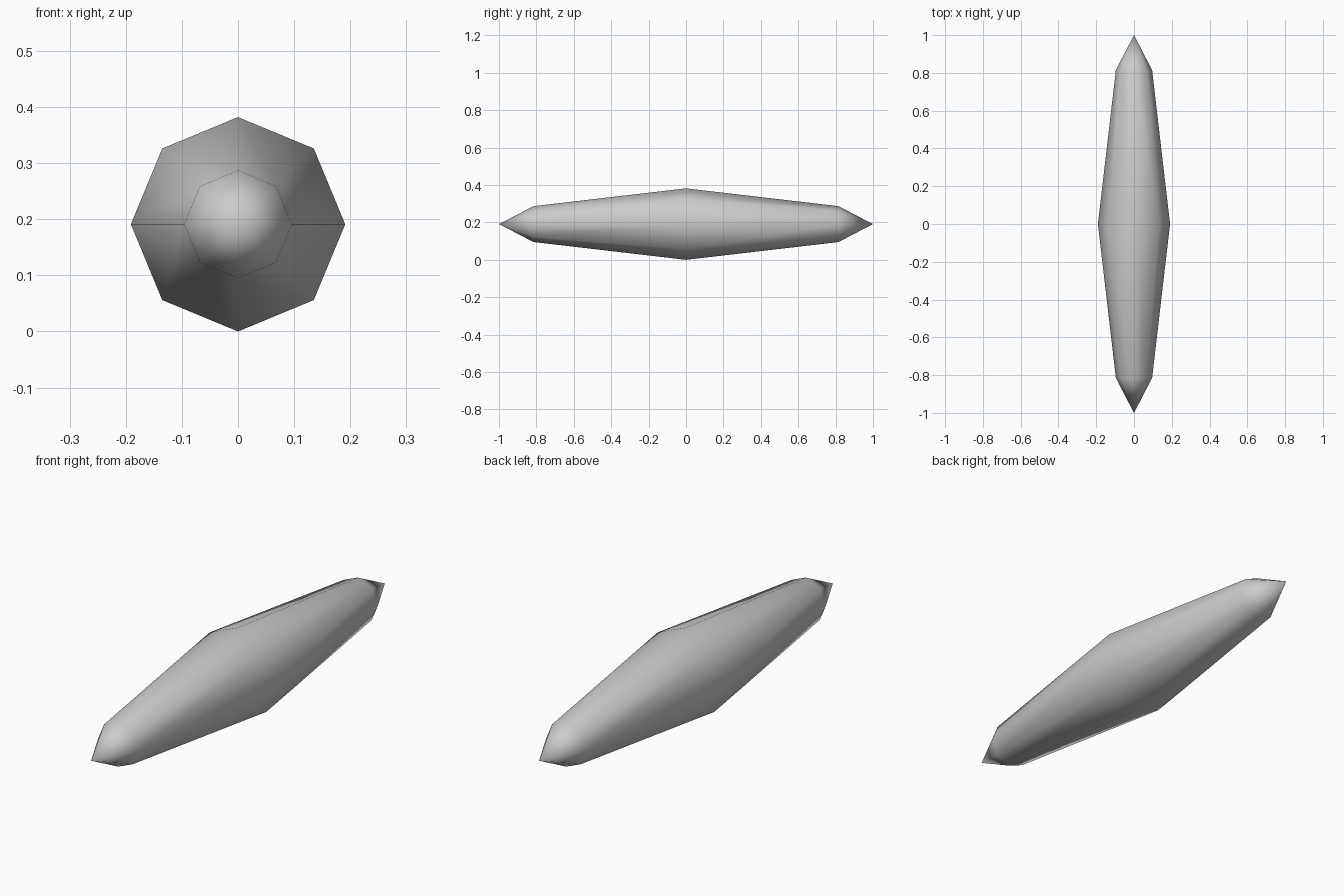
import bpy
import bmesh
from math import cos, sin, pi

if "Cube" in bpy.data.objects:
    bpy.data.objects.remove(bpy.data.objects["Cube"])

SIDES = 8
CENTRE_Z = 0.191

# Plain grey material
grey = bpy.data.materials.new("light_grey")
grey.use_nodes = True
colour = (0.6, 0.6, 0.6, 1)
grey.diffuse_color = colour
grey.node_tree.nodes["Principled BSDF"].inputs["Base Color"].default_value = colour

# Spindle: rings along y, closed by a pointed tip at each end
bm = bmesh.new()


def ring(y, radius):
    angles = [2 * pi * i / SIDES for i in range(SIDES)]
    return [bm.verts.new((radius * cos(a), y, CENTRE_Z + radius * sin(a))) for a in angles]


rings = [ring(y, r) for y, r in ((-0.815, 0.096), (0, 0.191), (0.815, 0.096))]
front_tip = bm.verts.new((0, -1, CENTRE_Z))
back_tip = bm.verts.new((0, 1, CENTRE_Z))

for i in range(SIDES):
    j = (i + 1) % SIDES
    for a, b in zip(rings, rings[1:]):
        bm.faces.new((a[i], a[j], b[j], b[i]))
    bm.faces.new((front_tip, rings[0][j], rings[0][i]))
    bm.faces.new((back_tip, rings[-1][i], rings[-1][j]))

bmesh.ops.recalc_face_normals(bm, faces=bm.faces)
for face in bm.faces:
    face.smooth = True

mesh = bpy.data.meshes.new("spindle_body")
bm.to_mesh(mesh)
bm.free()
mesh.materials.append(grey)
spindle = bpy.data.objects.new("spindle_body", mesh)
bpy.context.collection.objects.link(spindle)
